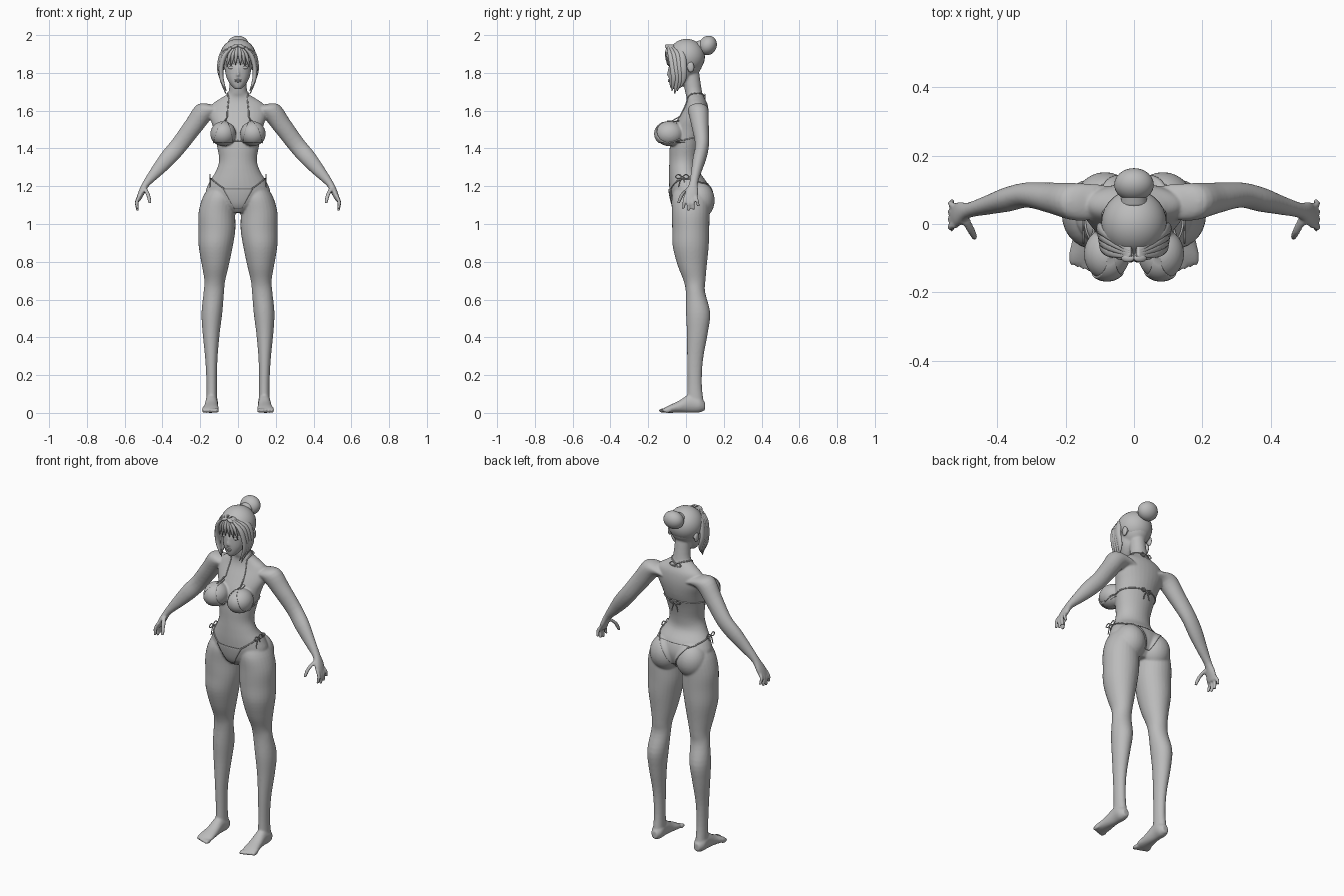
import bpy, bmesh, math
from mathutils import Vector, Matrix
from mathutils.bvhtree import BVHTree

cube = bpy.data.objects.get("Cube")
if cube:
    bpy.data.objects.remove(cube, do_unlink=True)

clay = bpy.data.materials.new("clay_grey")
clay.use_nodes = True
clay.diffuse_color = (0.5, 0.5, 0.5, 1)
clay.node_tree.nodes["Principled BSDF"].inputs["Base Color"].default_value = (0.5, 0.5, 0.5, 1)

X, Y, Z = Vector((1, 0, 0)), Vector((0, 1, 0)), Vector((0, 0, 1))
SIDES = (1, -1)


def spline(rows, steps=4):
    """Smooth Catmull-Rom interpolation of equal-length rows."""
    rows = [Vector(r) for r in rows]
    out = []
    for i in range(len(rows) - 1):
        a, b, c, d = rows[max(i - 1, 0)], rows[i], rows[i + 1], rows[min(i + 2, len(rows) - 1)]
        for k in range(steps):
            t = k / steps
            out.append(0.5 * (2 * b + (c - a) * t + (2 * a - 5 * b + 4 * c - d) * t ** 2
                              + (3 * b - a - 3 * c + d) * t ** 3))
    return out + [rows[-1]]


def tube(bm, rows, u, v, side=1, sides=20):
    """Loft ellipses; each row is x, y, z, radius along u, radius along v."""
    rings = []
    for x, y, z, ra, rb in spline(rows):
        ring = []
        for k in range(sides):
            a = math.tau * k / sides
            p = Vector((x, y, z)) + u * ra * math.cos(a) + v * rb * math.sin(a)
            ring.append(bm.verts.new((p.x * side, p.y, p.z)))
        rings.append(ring)
    for lower, upper in zip(rings, rings[1:]):
        for k in range(sides):
            n = (k + 1) % sides
            bm.faces.new((lower[k], lower[n], upper[n], upper[k]))
    bm.faces.new(rings[0])
    bm.faces.new(rings[-1])


def ball(bm, centre, radii, side=1, tilt=0):
    c = Vector((centre[0] * side, centre[1], centre[2]))
    m = Matrix.Translation(c) @ Matrix.Rotation(tilt * side, 4, "Y") @ Matrix.Diagonal((*radii, 1))
    bmesh.ops.create_uvsphere(bm, u_segments=28, v_segments=18, radius=1, matrix=m)


def finish(name, bm):
    bmesh.ops.recalc_face_normals(bm, faces=bm.faces)
    for f in bm.faces:
        f.smooth = True
    mesh = bpy.data.meshes.new(name)
    bm.to_mesh(mesh)
    bm.free()
    mesh.materials.append(clay)
    ob = bpy.data.objects.new(name, mesh)
    bpy.context.collection.objects.link(ob)
    return ob


# Body: overlapping volumes fused into one skin
bm = bmesh.new()
torso = [(1.06, .02, .05, .06), (1.1, .02, .12, .09), (1.16, .02, .17, .105), (1.22, .01, .153, .1),
         (1.28, -.01, .117, .08), (1.34, -.01, .1, .078), (1.42, 0, .113, .085), (1.5, .02, .128, .09),
         (1.57, .042, .15, .078), (1.63, .055, .14, .06), (1.67, .05, .085, .047),
         (1.7, .04, .05, .045), (1.8, .025, .043, .045)]
tube(bm, [(0, y, z, a, b) for z, y, a, b in torso], X, Y, sides=32)

leg = [(1.2, .085, .02, .065, .075), (1.14, .1, .025, .087, .1), (1.06, .112, .025, .097, .1),
       (.97, .112, .025, .098, .098), (.88, .118, .025, .09, .095), (.78, .12, .033, .071, .077),
       (.7, .123, .045, .055, .058), (.64, .128, .05, .054, .051), (.53, .138, .064, .055, .064),
       (.42, .142, .06, .045, .055), (.28, .141, .048, .032, .042), (.15, .139, .046, .028, .038),
       (.05, .139, .05, .03, .045)]
foot = [(.1, .138, .035, .018, .022), (.07, .139, .044, .034, .042), (.02, .14, .05, .033, .049),
        (-.04, .142, .032, .038, .031), (-.09, .146, .02, .045, .02), (-.115, .149, .014, .04, .012)]
arm = [(.09, .065, 1.6, .05, .05), (.17, .065, 1.6, .055, .055), (.235, .075, 1.52, .046, .05),
       (.31, .085, 1.42, .037, .046), (.37, .072, 1.35, .036, .044), (.43, .055, 1.28, .028, .033),
       (.485, .04, 1.215, .023, .02), (.512, .03, 1.165, .036, .017), (.527, .022, 1.13, .034, .013)]
across = Vector((.78, 0, .63))
for s in SIDES:
    tube(bm, [(x, y, z, a, b) for z, x, y, a, b in leg], X, Y, s, 28)
    tube(bm, [(x, y, z, a, b) for y, x, z, a, b in foot], X, Z, s)
    tube(bm, arm, Y, across, s)
    # Toes, largest on the inside
    for i in range(5):
        ball(bm, (.114 + .017 * i, -.121 + .0055 * i, .012), (.013 - .0012 * i, .024, .012), s)
    # Fingers fan out and curl inward, then the thumb
    for i in range(4):
        y, drop = -.003 + .018 * i, (.055, .066, .06, .042)[i]
        tip = y + (i - 1.3) * .009
        tube(bm, [(.522, y, 1.15, .01, .01), (.536, (y + tip) / 2, 1.15 - drop * .6, .0095, .0095),
                  (.532, tip, 1.135 - drop, .008, .008)], Y, X, s, 12)
    tube(bm, [(.495, .015, 1.19, .014, .014), (.476, -.02, 1.155, .012, .012),
              (.466, -.04, 1.11, .009, .009)], Y, X, s, 12)
    # Bust, glutes, ears
    ball(bm, (.079, -.088, 1.478), (.068, .076, .066), s, .15)
    ball(bm, (.085, .066, 1.125), (.088, .086, .1), s)
    ball(bm, (.086, .025, 1.83), (.01, .02, .03), s)
# Head, jaw and nose
ball(bm, (0, .002, 1.87), (.083, .09, .098))
tube(bm, [(0, -.06, 1.715, .018, .02), (0, -.045, 1.74, .042, .043), (0, -.03, 1.78, .063, .062),
          (0, -.02, 1.84, .074, .07)], X, Y)
tube(bm, [(0, -.088, 1.785, .012, .014), (0, -.085, 1.81, .008, .014),
          (0, -.08, 1.84, .007, .01)], X, Y, sides=12)
body = finish("body", bm)
remesh = body.modifiers.new("fuse", "REMESH")
remesh.mode, remesh.voxel_size, remesh.use_smooth_shade = "VOXEL", .0055, True
relax = body.modifiers.new("relax", "SMOOTH")
relax.factor, relax.iterations = .5, 6

# Lips and eyes
bm = bmesh.new()
for z, w in ((1.762, .02), (1.755, .016)):
    ball(bm, (0, -.088, z), (w, .007, .005))
finish("lips", bm)
bm = bmesh.new()
for s in SIDES:
    ball(bm, (.034, -.077, 1.828), (.017, .008, .008), s)
finish("eyes", bm)

# Hair: cap, bun, fringe and long side locks
bm = bmesh.new()
ball(bm, (0, .003, 1.885), (.096, .097, .095))
finish("hair_cap", bm)
bm = bmesh.new()
ball(bm, (0, .115, 1.945), (.058, .047, .053))
bmesh.ops.rotate(bm, cent=(0, .115, 1.945), matrix=Matrix.Rotation(-.5, 3, "X"), verts=bm.verts)
tube(bm, [(0, .05, 1.93, .04, .035), (0, .1, 1.945, .035, .035)], X, Z)
finish("hair_bun", bm)
bm = bmesh.new()
for s in SIDES:
    for i in range(4):
        back = i * .018
        tube(bm, [(.012, -.092 + back / 3, 1.95, .006, .01),
                  (.066 + back / 5, -.08 + back, 1.9 + back / 4, .014, .018),
                  (.088 + back / 5, -.068 + back, 1.83, .012, .019),
                  (.086, -.063 + back * .9, 1.765, .011, .016),
                  (.062 + back / 5, -.075 + back * .8, 1.69 + .015 * abs(i - 1), .002, .003)],
             X, Y, s, 10)
finish("side_locks", bm)
bm = bmesh.new()
for s in SIDES:
    for i in range(3):
        x = .012 + .02 * i
        tube(bm, [(.006, -.092, 1.945, .006, .008), (x * .8, -.104 + .004 * i, 1.9, .011, .009),
                  (x * 1.15, -.098 + .006 * i, 1.842 - .006 * i, .002, .002)], X, Y, s, 10)
    ball(bm, (.018, -.1, 1.94), (.02, .012, .009), s, .4)
finish("fringe", bm)

# Fitted garment pieces follow the fused skin
bpy.context.view_layer.update()
skin = BVHTree.FromObject(body, bpy.context.evaluated_depsgraph_get())


def cord(name, points, fit=True, cyclic=False, radius=.0035):
    pts = spline(points, 8)
    if fit:
        pts = [h[0] + h[1] * .002 for h in map(skin.find_nearest, pts)]
    curve = bpy.data.curves.new(name, "CURVE")
    curve.dimensions, curve.bevel_depth, curve.bevel_resolution = "3D", radius, 1
    line = curve.splines.new("POLY")
    line.points.add(len(pts) - 1)
    for p, co in zip(line.points, pts):
        p.co = (*co, 1)
    line.use_cyclic_u, line.use_smooth = cyclic, True
    curve.materials.append(clay)
    bpy.context.collection.objects.link(bpy.data.objects.new(name, curve))


def panel(name, rows, front):
    """Cloth grid; each row is z, left x, right x, pressed onto the skin along y."""
    bm, grid, n = bmesh.new(), [], 14
    for z, a, b in spline(rows, 6):
        line = []
        for k in range(n + 1):
            p = Vector((a + (b - a) * k / n, -.5 * front, z))
            hit = skin.ray_cast(p, Y * front)
            if hit[0] is None:
                hit = skin.find_nearest(Vector((p.x, 0, z)))
            line.append(bm.verts.new(hit[0] - Y * front * .003))
        grid.append(line)
    for r, q in zip(grid, grid[1:]):
        for k in range(n):
            bm.faces.new((r[k], r[k + 1], q[k + 1], q[k]))
    ob = finish(name, bm)
    thick = ob.modifiers.new("thickness", "SOLIDIFY")
    thick.thickness, thick.offset = .006, 0


def bow(name, centre, along):
    c = Vector(centre)
    for s in SIDES:
        d = along * s
        cord(name + "_loop", [c, c + d * .02 + Z * .012, c + d * .036, c + d * .02 - Z * .01, c], False, True, .003)
        cord(name + "_tail", [c, c + d * .012 - Z * .025, c + d * .02 - Z * .055], False, False, .003)


for s, label in ((1, "left"), (-1, "right")):
    def flip(pts):
        return [(x * s, y, z) for x, y, z in pts]
    panel(label + "_cup", [(1.55, .062 * s, .07 * s), (1.5, .04 * s, .108 * s),
                           (1.43, .028 * s, .128 * s)], 1)
    cord(label + "_neck_strap", flip([(.066, -.1, 1.55), (.06, -.04, 1.61), (.05, .01, 1.67),
                                      (.045, .06, 1.69), (0, .1, 1.68)]))
    cord(label + "_chest_band", flip([(.128, -.09, 1.43), (.13, .03, 1.45), (.07, .1, 1.455), (0, .12, 1.455)]))
    cord(label + "_hip_string", flip([(.075, -.09, 1.185), (.13, -.06, 1.225), (.15, -.01, 1.245),
                                      (.14, .06, 1.235), (.09, .12, 1.215)]))
    bow(label + "_hip_bow", (.148 * s, -.02, 1.25), Y)
cord("cup_link", [(-.03, -.1, 1.44), (0, -.08, 1.44), (.03, -.1, 1.44)])
bow("nape_bow", (0, .1, 1.675), X)
bow("back_bow", (0, .105, 1.455), X)
panel("brief_front", [(1.185, -.078, .078), (1.14, -.052, .052), (1.08, -.018, .018)], 1)
panel("brief_back", [(1.215, -.095, .095), (1.16, -.05, .05), (1.09, -.014, .014)], -1)
